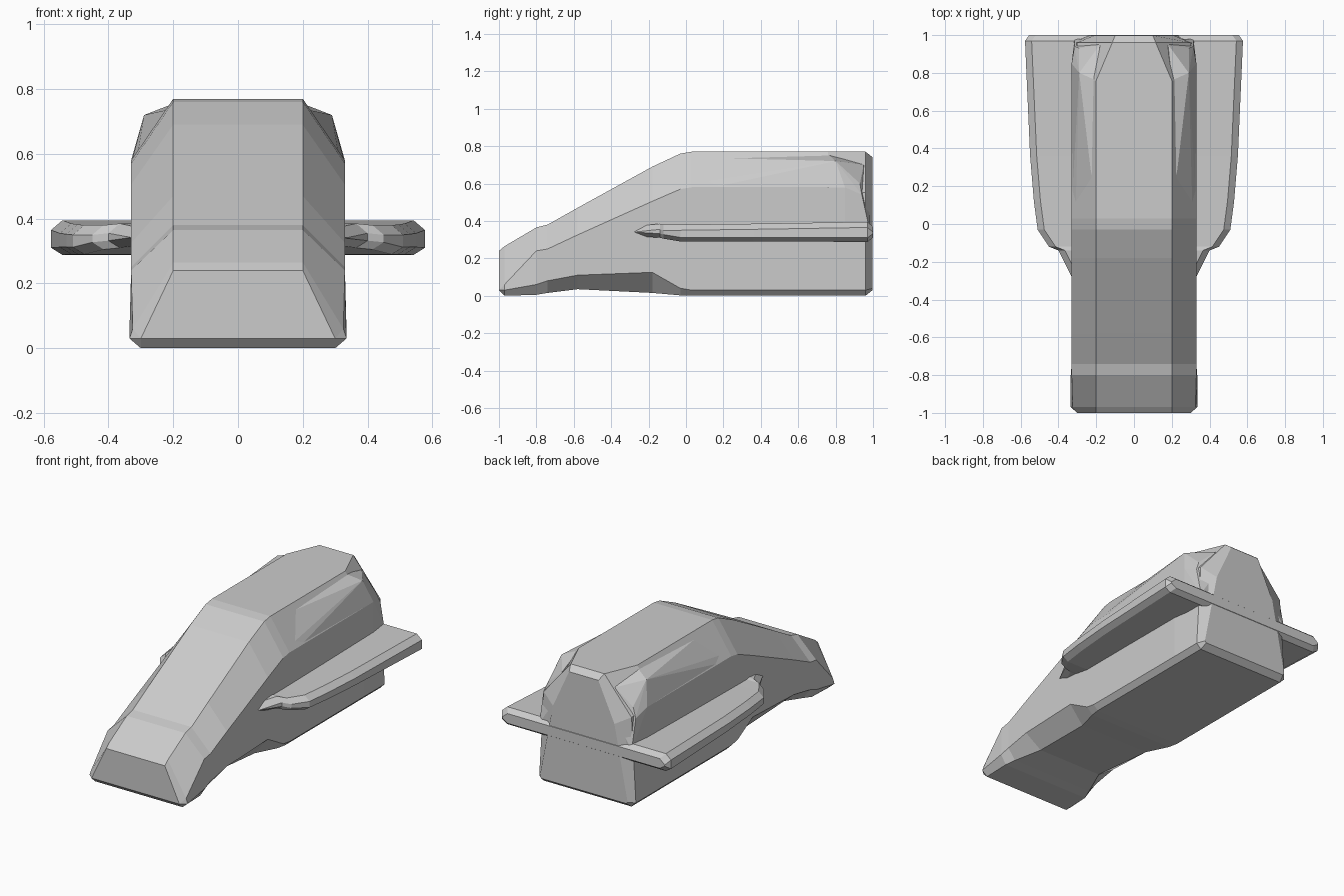
import bpy, bmesh


def finish(name, bm):
    bmesh.ops.remove_doubles(bm, verts=bm.verts, dist=0.0005)
    bmesh.ops.recalc_face_normals(bm, faces=bm.faces)
    mesh = bpy.data.meshes.new(name)
    bm.to_mesh(mesh)
    bm.free()
    obj = bpy.data.objects.new(name, mesh)
    bpy.context.collection.objects.link(obj)
    return obj


def loft(name, sections):
    """Skin mirrored half-sections: y, then (x, z) from bottom to top."""
    bm = bmesh.new()
    rings = []
    for y, half in sections:
        full = half + [(-x, z) for x, z in reversed(half)]
        rings.append([bm.verts.new((x, y, z)) for x, z in full])
    n = len(rings[0])
    for a, b in zip(rings, rings[1:]):
        for i in range(n):
            j = (i + 1) % n
            bm.faces.new((a[i], a[j], b[j], b[i]))
    bm.faces.new(rings[0])
    bm.faces.new(rings[-1])
    return finish(name, bm)


# Fuselage: bottom edge, lower chine, shoulder, roof edge
loft("fuselage", [
    (-1.00, [(.30, .030), (.30, .030), (.30, .03), (.20, .24)]),
    (-0.97, [(.30, .000), (.335, .03), (.325, .06), (.20, .265)]),
    (-0.80, [(.30, .005), (.335, .06), (.33, .24), (.20, .365)]),
    (-0.74, [(.28, .015), (.33, .08), (.33, .25), (.20, .38)]),
    (-0.58, [(.22, .035), (.33, .11), (.33, .325), (.20, .47)]),
    (-0.18, [(.24, .015), (.33, .125), (.33, .505), (.20, .69)]),
    (-0.03, [(.29, .002), (.33, .04), (.33, .57), (.20, .76)]),
    (0.03, [(.30, .000), (.33, .03), (.33, .58), (.20, .77)]),
    (0.76, [(.30, .000), (.33, .03), (.33, .58), (.20, .77)]),
    (0.96, [(.30, .000), (.33, .03), (.30, .55), (.115, .77)]),
    (0.998, [(.29, .03), (.30, .04), (.21, .50), (.10, .74)]),
])

# Wing plate with chamfered rim: y, half-width, underside, topside
wing = []
for y, x, lo, hi in [(-.28, .33, .32, .37), (-.14, .40, .31, .385),
                     (-.12, .45, .305, .38), (-.03, .51, .29, .38),
                     (.12, .53, .29, .382), (.36, .55, .29, .385),
                     (.97, .577, .288, .395), (1.0, .555, .31, .37)]:
    wing.append((y, [(x - .035, lo), (x, lo + .022),
                     (x, hi - .03), (x - .035, hi)]))
loft("wing", wing)

# Tail pods: wedges swelling from the shoulders toward the rear
pod = [(.31, .04, .60), (.33, .10, .57), (.20, .04, .74), (.20, .76, .755),
       (.29, .80, .72), (.33, .85, .58), (.33, .85, .36),
       (.18, .95, .70), (.29, .93, .60), (.315, .94, .54),
       (.315, .98, .36), (.19, .98, .55), (.19, .98, .36), (.20, .10, .50)]
for side, label in ((1, "right"), (-1, "left")):
    bm = bmesh.new()
    for x, y, z in pod:
        bm.verts.new((side * x, y, z))
    hull = bmesh.ops.convex_hull(bm, input=bm.verts)
    loose = [v for v in bm.verts if not v.link_faces]
    bmesh.ops.delete(bm, geom=loose, context='VERTS')
    finish("tail_pod_" + label, bm)
